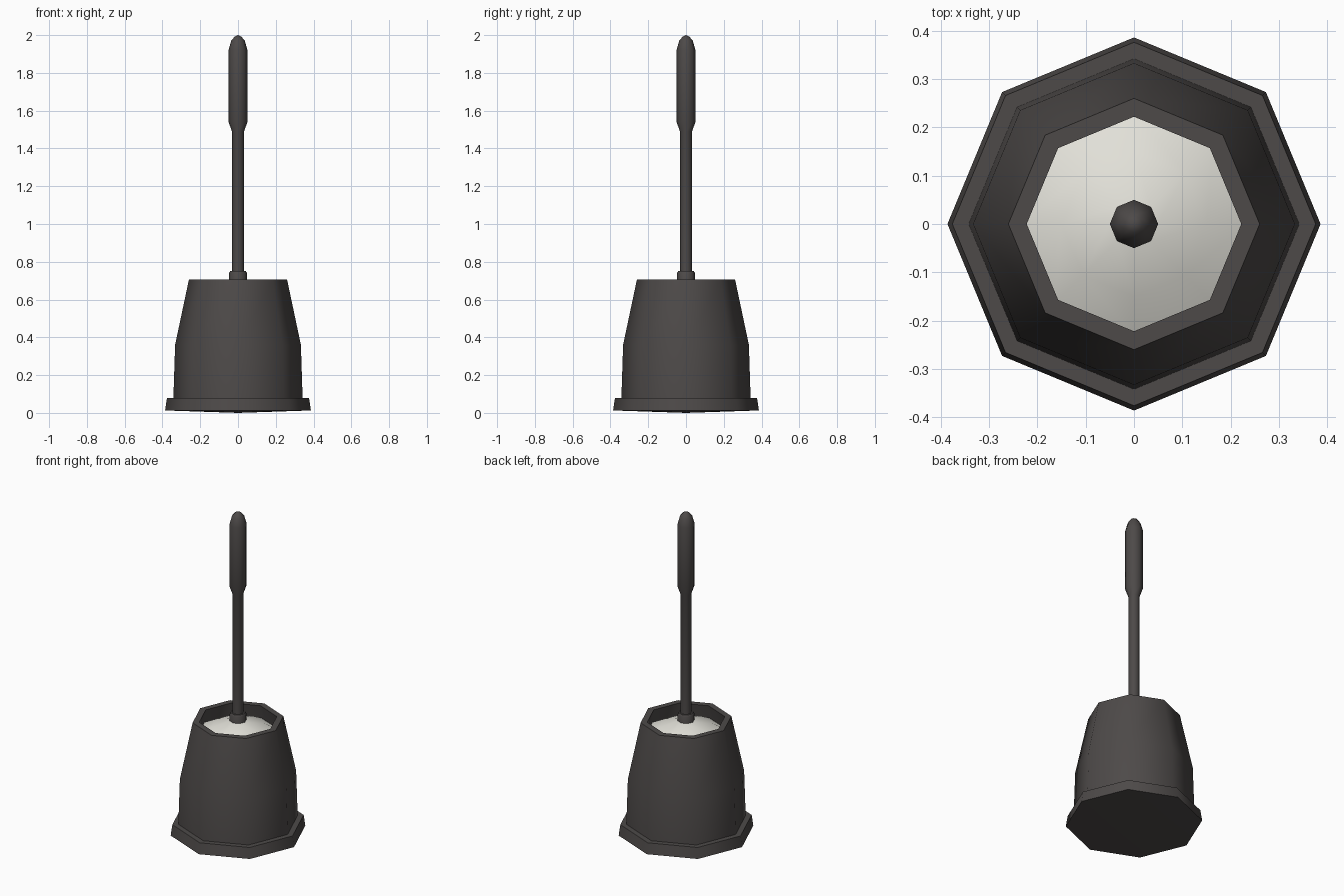
import bpy, bmesh, math

if "Cube" in bpy.data.objects:
    bpy.data.objects.remove(bpy.data.objects["Cube"])


def material(name, color):
    m = bpy.data.materials.new(name)
    m.diffuse_color = (*color, 1)
    m.use_nodes = True
    m.node_tree.nodes["Principled BSDF"].inputs["Base Color"].default_value = m.diffuse_color
    return m


dark = material("dark_grey_plastic", (0.075, 0.068, 0.066))
white = material("off_white_bristle", (0.76, 0.75, 0.69))


def lathe(name, profile, mat, sides=8):
    """Turn (radius, z) points about z; radius 0 becomes a single pole."""
    bm = bmesh.new()
    rings = []
    for r, z in profile:
        if r == 0:
            rings.append([bm.verts.new((0, 0, z))] * sides)
        else:
            rings.append([bm.verts.new((r * math.cos(math.tau * i / sides),
                                        r * math.sin(math.tau * i / sides), z))
                          for i in range(sides)])
    for a, b in zip(rings, rings[1:]):
        for i in range(sides):
            j = (i + 1) % sides
            bm.faces.new(list(dict.fromkeys((a[i], a[j], b[j], b[i]))))
    bmesh.ops.recalc_face_normals(bm, faces=bm.faces)
    me = bpy.data.meshes.new(name)
    bm.to_mesh(me)
    bm.free()
    me.materials.append(mat)
    ob = bpy.data.objects.new(name, me)
    bpy.context.collection.objects.link(ob)
    bpy.ops.object.select_all(action='DESELECT')
    ob.select_set(True)
    bpy.context.view_layer.objects.active = ob
    bpy.ops.object.shade_smooth_by_angle(angle=math.radians(50))
    return ob


# Holder: foot flange, tapered wall, rim and hollow inside
lathe("holder", [(0, 0), (0.386, 0.013), (0.376, 0.08), (0.342, 0.08),
                 (0.333, 0.36), (0.26, 0.705), (0.222, 0.705),
                 (0.295, 0.36), (0.302, 0.05), (0, 0.05)], dark)

# Brush head: shallow cone top and rounded lower end
lathe("brush_head", [(0, 0.705), (0.05, 0.70), (0.15, 0.668), (0.232, 0.625),
                     (0.235, 0.25), (0.17, 0.12), (0, 0.09)], white)

# Handle: collar, rod and grip with a rounded tip
lathe("handle", [(0, 0.66), (0.048, 0.66), (0.048, 0.74), (0.042, 0.75),
                 (0.032, 0.75), (0.032, 1.49), (0.05, 1.54), (0.05, 1.92),
                 (0.036, 1.97), (0.018, 1.992), (0, 2.0)], dark)
